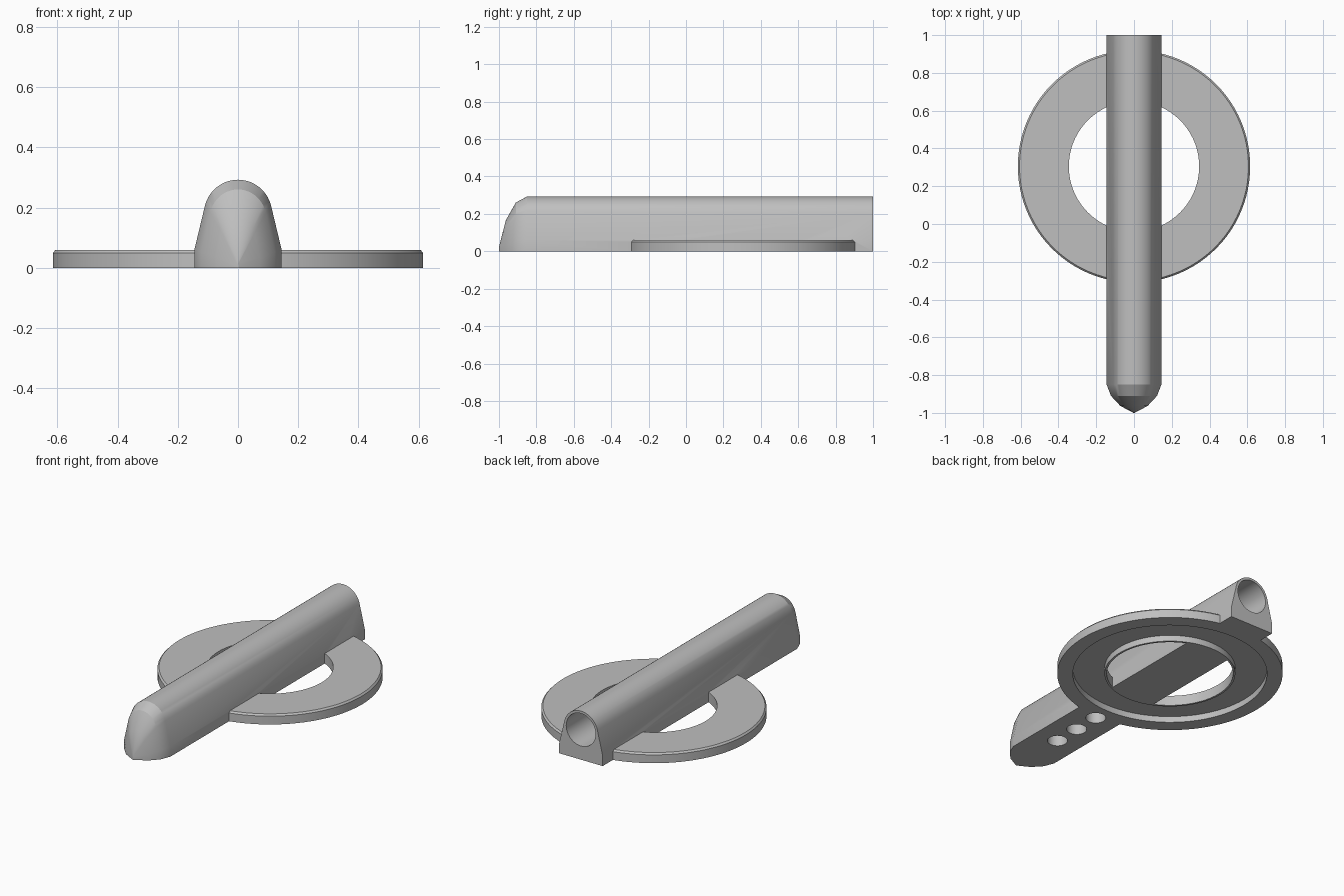
import bpy
import math
from mathutils import Matrix

default = bpy.data.objects.get("Cube")
if default:
    bpy.data.objects.remove(default, do_unlink=True)

grey = bpy.data.materials.new("plain grey")
grey.use_nodes = True
colour = (0.52, 0.52, 0.52, 1)
grey.diffuse_color = colour
grey.node_tree.nodes["Principled BSDF"].inputs["Base Color"].default_value = colour

RING_Y = 0.305
BORE_Z = 0.18


def make_object(name, verts, faces):
    mesh = bpy.data.meshes.new(name)
    mesh.from_pydata(verts, [], faces)
    mesh.materials.append(grey)
    obj = bpy.data.objects.new(name, mesh)
    bpy.context.collection.objects.link(obj)
    return obj


def fix_normals(obj):
    bpy.ops.object.select_all(action="DESELECT")
    bpy.context.view_layer.objects.active = obj
    obj.select_set(True)
    bpy.ops.object.mode_set(mode="EDIT")
    bpy.ops.mesh.select_all(action="SELECT")
    bpy.ops.mesh.normals_make_consistent(inside=False)
    bpy.ops.object.mode_set(mode="OBJECT")


def lathe(name, profile, y, steps=96):
    """Spin a closed (radius, height) outline about a vertical axis."""
    n = len(profile)
    verts, faces = [], []
    for i in range(steps):
        a = 2 * math.pi * i / steps
        verts += [(r * math.cos(a), y + r * math.sin(a), z) for r, z in profile]
        j = (i + 1) % steps
        for k in range(n):
            m = (k + 1) % n
            faces.append((i * n + k, j * n + k, j * n + m, i * n + m))
    obj = make_object(name, verts, faces)
    fix_normals(obj)
    return obj


def cylinder(name, radius, depth, location, along_y=False):
    rotation = (math.pi / 2, 0, 0) if along_y else (0, 0, 0)
    bpy.ops.mesh.primitive_cylinder_add(vertices=48, radius=radius, depth=depth,
                                        location=location, rotation=rotation)
    obj = bpy.context.object
    obj.name = name
    obj.data.materials.append(grey)
    return obj


def combine(target, other, operation):
    """Bake a boolean into the target and discard the other solid."""
    mod = target.modifiers.new(operation, "BOOLEAN")
    mod.operation = operation
    mod.solver = "EXACT"
    mod.object = other
    graph = bpy.context.evaluated_depsgraph_get()
    target_mesh = bpy.data.meshes.new_from_object(target.evaluated_get(graph))
    target.modifiers.clear()
    target.data = target_mesh
    bpy.data.objects.remove(other, do_unlink=True)


# Handle: round-topped tapered section, shrinking to a pointed nose
radius, lean, arc_steps = 0.113, math.radians(13.5), 20
section = [(0.145, 0), (0.145, 0.06)]
for i in range(arc_steps + 1):
    a = lean + (math.pi - 2 * lean) * i / arc_steps
    section.append((radius * math.cos(a), BORE_Z + radius * math.sin(a)))
section += [(-0.145, 0.06), (-0.145, 0)]
count = len(section)

# Stations: y, width scale, height scale
stations = [(1, 1, 1), (-0.85, 1, 1), (-0.91, 0.84, 0.89),
            (-0.963, 0.5, 0.57), (-1, 0.02, 0.08)]
verts = [(x * sx, y, z * sz) for y, sx, sz in stations for x, z in section]
faces = []
for s in range(len(stations) - 1):
    for k in range(count):
        m = (k + 1) % count
        a, b = s * count, (s + 1) * count
        faces.append((a + k, a + m, b + m, b + k))
faces.append(tuple(range(count)))
faces.append(tuple(reversed(range(len(verts) - count, len(verts)))))
handle = make_object("handle_with_ring", verts, faces)
fix_normals(handle)

# Flat ring with a chamfered upper rim
ring = lathe("ring", [(0.345, 0), (0.615, 0), (0.615, 0.05),
                      (0.606, 0.06), (0.345, 0.06)], RING_Y)
combine(handle, ring, "UNION")

# Circular groove underneath, leaving a thin lip around the opening
groove = lathe("groove_cutter", [(0.357, -0.05), (0.53, -0.05),
                                 (0.53, 0.036), (0.357, 0.036)], RING_Y)
combine(handle, groove, "DIFFERENCE")

# Long bore from the back end
bore = cylinder("bore_cutter", 0.098, 1.8, (0, 0.2, BORE_Z), along_y=True)
combine(handle, bore, "DIFFERENCE")

# Three blind holes under the front
for y in (-0.65, -0.487, -0.325):
    hole = cylinder("hole_cutter", 0.055, 0.14, (0, y, 0), False)
    combine(handle, hole, "DIFFERENCE")

bpy.ops.object.select_all(action="DESELECT")
bpy.context.view_layer.objects.active = handle
handle.select_set(True)
bpy.ops.object.shade_smooth_by_angle(angle=math.radians(25))
